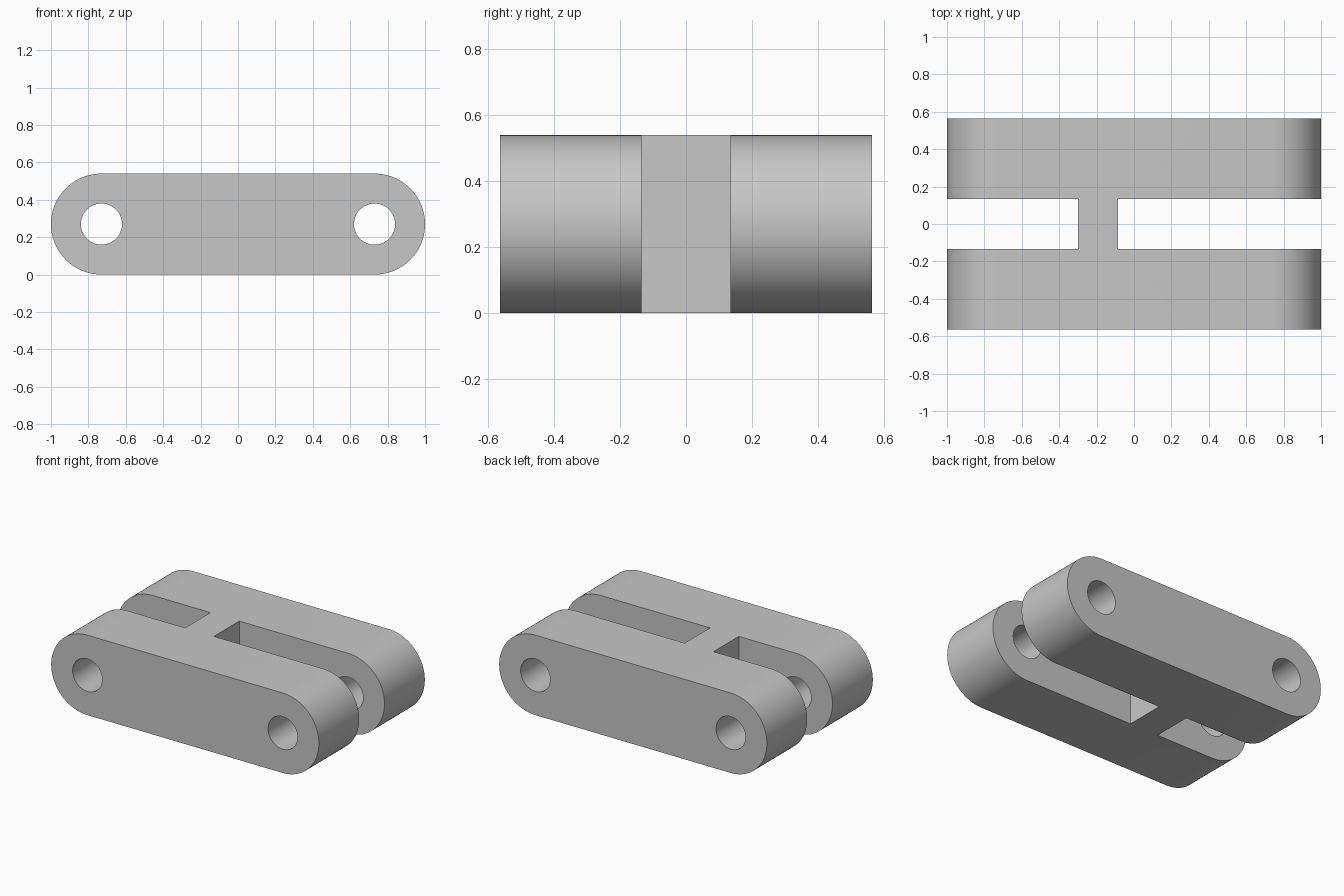
import bpy, bmesh
from math import pi, sin, cos
from mathutils import Matrix

if "Cube" in bpy.data.objects:
    bpy.data.objects.remove(bpy.data.objects["Cube"])

R = 0.27            # end radius, half the height
PIN_X = 0.73        # pin hole centres
HOLE_R = 0.11
HALF_W = 0.565      # half depth along y
SLOT = 0.135        # half width of the slots
WEB = (-0.30, -0.085)

grey = bpy.data.materials.new("plain grey")
grey.use_nodes = True
grey.diffuse_color = (0.57, 0.57, 0.57, 1)
grey.node_tree.nodes["Principled BSDF"].inputs["Base Color"].default_value = grey.diffuse_color


def add_object(name, bm):
    bmesh.ops.recalc_face_normals(bm, faces=bm.faces)
    mesh = bpy.data.meshes.new(name)
    bm.to_mesh(mesh)
    bm.free()
    mesh.materials.append(grey)
    obj = bpy.data.objects.new(name, mesh)
    bpy.context.collection.objects.link(obj)
    return obj


def round_bar(name, steps=48):
    """Stadium outline in x-z, extruded along y."""
    bm = bmesh.new()
    outline = []
    for side, start in ((1, -pi / 2), (-1, pi / 2)):
        for i in range(steps + 1):
            a = start + pi * i / steps
            outline.append(bm.verts.new((side * PIN_X + R * cos(a), -HALF_W, R + R * sin(a))))
    face = bm.faces.new(outline)
    moved = bmesh.ops.extrude_face_region(bm, geom=[face])["geom"]
    bmesh.ops.translate(bm, vec=(0, 2 * HALF_W, 0),
                        verts=[v for v in moved if isinstance(v, bmesh.types.BMVert)])
    return add_object(name, bm)


def pin_cutter(x):
    bm = bmesh.new()
    bmesh.ops.create_cone(bm, cap_ends=True, segments=64, radius1=HOLE_R, radius2=HOLE_R, depth=2,
                          matrix=Matrix.Translation((x, 0, R)) @ Matrix.Rotation(pi / 2, 4, "X"))
    return add_object("pin_hole_cutter", bm)


def slot_cutter(x0, x1):
    bm = bmesh.new()
    bmesh.ops.create_cube(bm, size=1, matrix=Matrix.Translation(((x0 + x1) / 2, 0, R))
                          @ Matrix.Diagonal((x1 - x0, 2 * SLOT, 1, 1)))
    return add_object("slot_cutter", bm)


# Link body with two pin holes and an open slot at each end
link = round_bar("link_body")
cutters = [slot_cutter(-1.2, WEB[0]), slot_cutter(WEB[1], 1.2),
           pin_cutter(-PIN_X), pin_cutter(PIN_X)]
for cutter in cutters:
    mod = link.modifiers.new("cut", "BOOLEAN")
    mod.operation = "DIFFERENCE"
    mod.solver = "EXACT"
    mod.object = cutter

# Bake the cuts and remove the cutters
bpy.context.view_layer.update()
graph = bpy.context.evaluated_depsgraph_get()
baked = bpy.data.meshes.new_from_object(link.evaluated_get(graph))
link.modifiers.clear()
link.data = baked
for cutter in cutters:
    bpy.data.objects.remove(cutter)

# Smooth rounds, sharp rims
bpy.ops.object.select_all(action="DESELECT")
link.select_set(True)
bpy.context.view_layer.objects.active = link
bpy.ops.object.shade_smooth_by_angle(angle=pi / 6)
